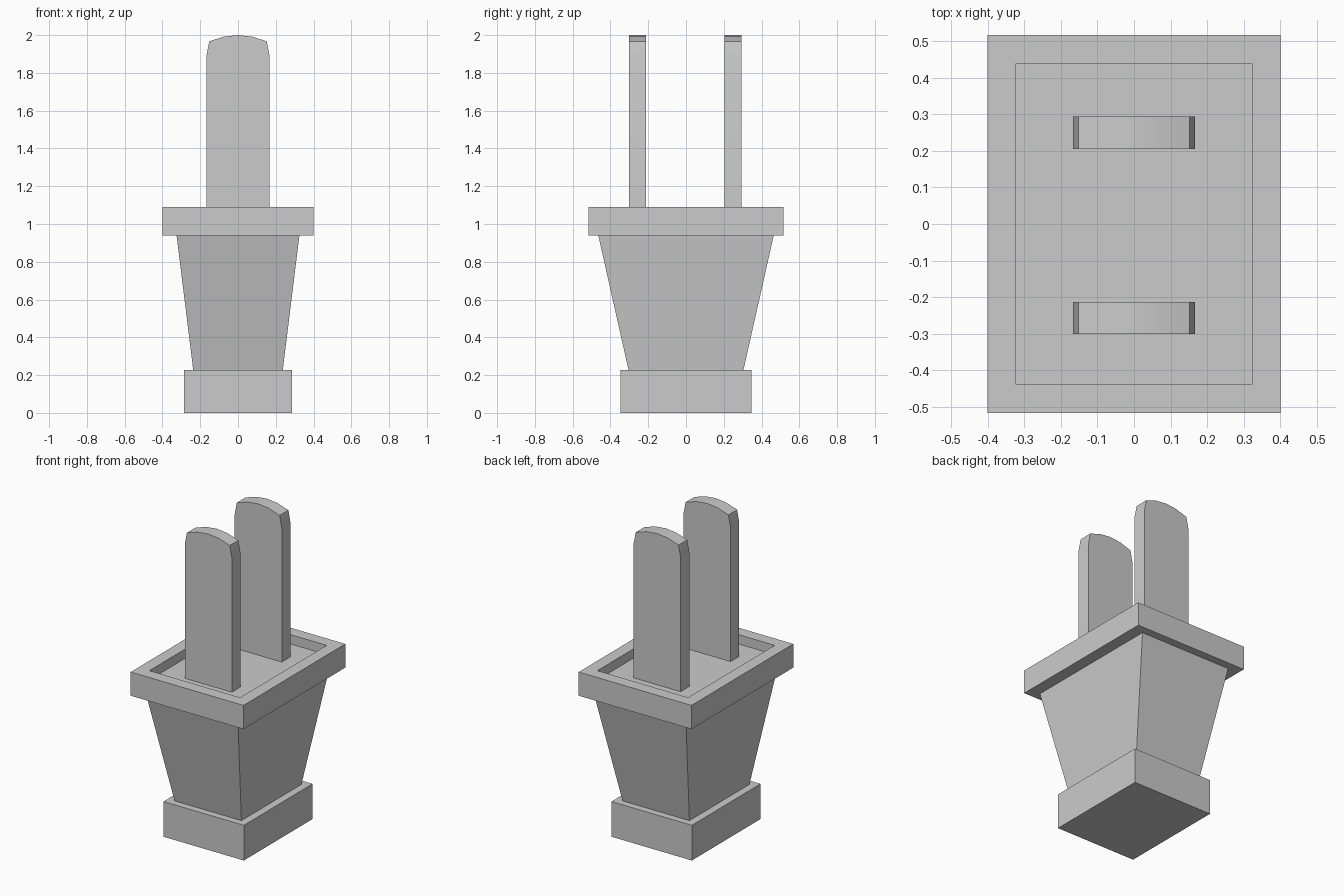
import bpy
import bmesh
from mathutils import Vector

cube = bpy.data.objects.get("Cube")
if cube:
    bpy.data.objects.remove(cube, do_unlink=True)

grey = bpy.data.materials.new("plain_grey")
grey.use_nodes = True
colour = (0.6, 0.6, 0.6, 1)
grey.diffuse_color = colour
grey.node_tree.nodes["Principled BSDF"].inputs["Base Color"].default_value = colour


def finish(name, bm):
    bmesh.ops.recalc_face_normals(bm, faces=bm.faces)
    mesh = bpy.data.meshes.new(name)
    bm.to_mesh(mesh)
    bm.free()
    mesh.materials.append(grey)
    obj = bpy.data.objects.new(name, mesh)
    bpy.context.collection.objects.link(obj)
    return obj


def tapered_box(bottom, top, z0, z1):
    """Box whose half sizes go from bottom to top."""
    bm = bmesh.new()
    bmesh.ops.create_cube(bm, size=2)
    for v in bm.verts:
        half, z = (top, z1) if v.co.z > 0 else (bottom, z0)
        v.co = (v.co.x * half[0], v.co.y * half[1], z)
    return bm


# Foot block and flared body
foot = (0.285, 0.348)
finish("foot", tapered_box(foot, foot, 0, 0.226))
finish("body", tapered_box((0.237, 0.304), (0.325, 0.464), 0.226, 0.938))

# Rim slab with a shallow rectangular recess
rim = (0.4, 0.516)
bm = tapered_box(rim, rim, 0.938, 1.09)
top = max(bm.faces, key=lambda f: f.calc_center_median().z)
bmesh.ops.inset_region(bm, faces=[top], thickness=0.11)
floor = bmesh.ops.extrude_face_region(bm, geom=[top])["geom"]
bmesh.ops.translate(bm, vec=Vector((0, 0, -0.06)),
                    verts=[g for g in floor if isinstance(g, bmesh.types.BMVert)])
if top.is_valid:
    bmesh.ops.delete(bm, geom=[top], context='FACES_ONLY')
finish("rim", bm)

# Two upright blades with bowed tops
half_profile = [(0.167, 1.03), (0.167, 1.89), (0.152, 1.967), (0.075, 1.992)]
profile = half_profile + [(0, 2)] + [(-x, z) for x, z in reversed(half_profile)]
for name, y0 in (("front_blade", -0.301), ("back_blade", 0.205)):
    bm = bmesh.new()
    face = bm.faces.new([bm.verts.new((x, y0, z)) for x, z in profile])
    side = bmesh.ops.extrude_face_region(bm, geom=[face])["geom"]
    bmesh.ops.translate(bm, vec=Vector((0, 0.088, 0)),
                        verts=[g for g in side if isinstance(g, bmesh.types.BMVert)])
    obj = finish(name, bm)
    # Smooth only the shallow crown
    bpy.ops.object.select_all(action='DESELECT')
    bpy.context.view_layer.objects.active = obj
    obj.select_set(True)
    bpy.ops.object.shade_smooth_by_angle(angle=0.45)
